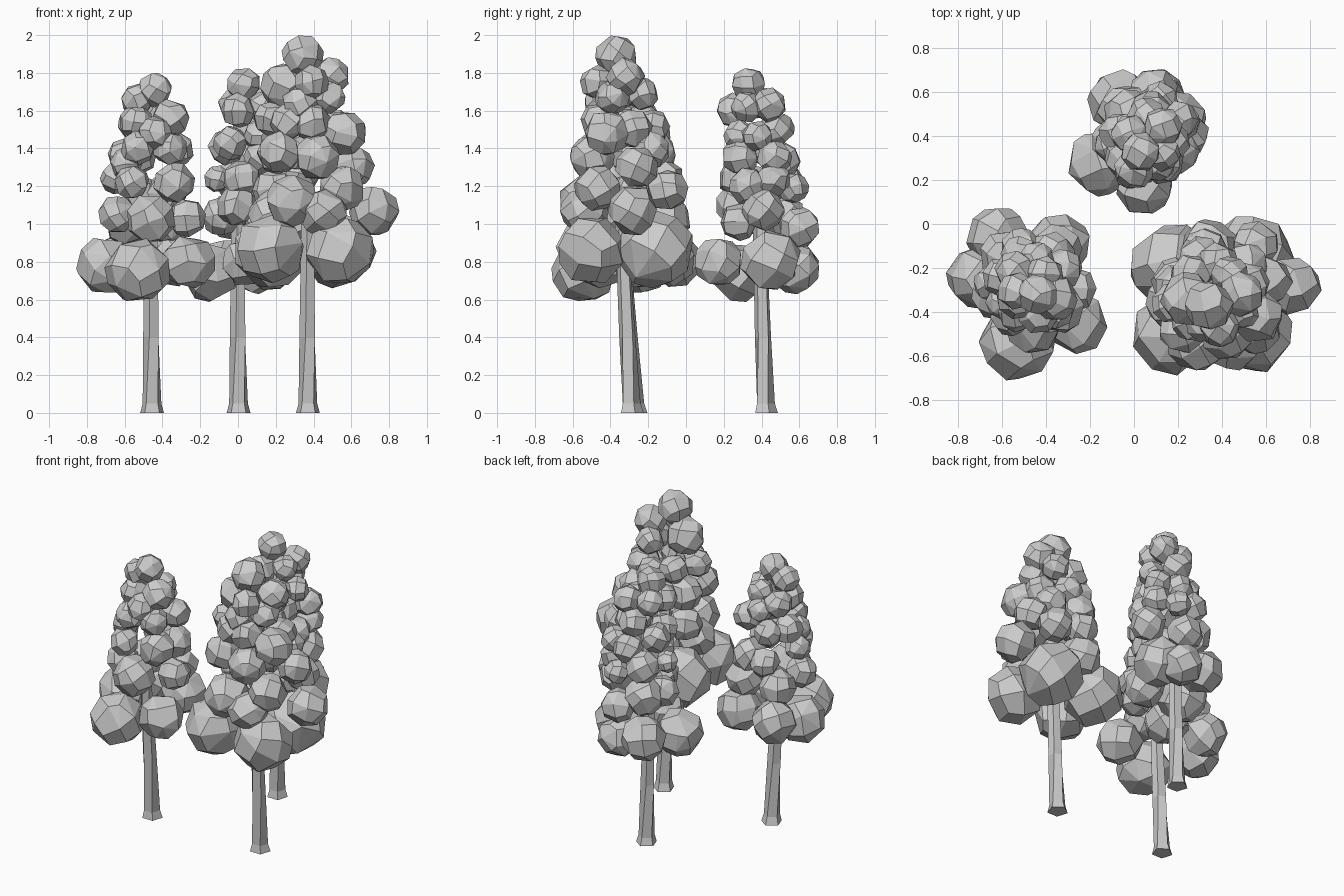
import bpy, bmesh, math, random
from mathutils import Vector, Matrix, Euler

random.seed(5)
cube = bpy.data.objects.get("Cube")
if cube:
    bpy.data.objects.remove(cube, do_unlink=True)

# Single plain grey
grey = bpy.data.materials.new("plain_grey")
grey.use_nodes = True
grey.diffuse_color = (0.6, 0.6, 0.6, 1)
grey.node_tree.nodes["Principled BSDF"].inputs["Base Color"].default_value = (0.6, 0.6, 0.6, 1)


def finish(name, bm):
    """Turn a bmesh into a flat shaded grey object."""
    bmesh.ops.recalc_face_normals(bm, faces=bm.faces)
    mesh = bpy.data.meshes.new(name)
    bm.to_mesh(mesh)
    bm.free()
    mesh.materials.append(grey)
    obj = bpy.data.objects.new(name, mesh)
    bpy.context.collection.objects.link(obj)


def add_clump(bm, centre, radius):
    """A rough leaf clump: the hull of an uneven rounded cube, flat spots merged."""
    part = bmesh.new()
    bmesh.ops.create_cube(part, size=2)
    bmesh.ops.subdivide_edges(part, edges=part.edges, cuts=1, use_grid_fill=True)
    turn = Euler([random.uniform(0, math.tau) for _ in range(3)]).to_matrix()
    for v in part.verts:
        way = v.co.normalized() + Vector([random.uniform(-.14, .14) for _ in range(3)])
        v.co = Vector(centre) + turn @ way.normalized() * radius * random.uniform(1, 1.07)
    bmesh.ops.delete(part, geom=part.edges, context="EDGES_FACES")
    bmesh.ops.convex_hull(part, input=part.verts)
    bmesh.ops.dissolve_limit(part, angle_limit=math.radians(14), verts=part.verts, edges=part.edges)
    copies = {v: bm.verts.new(v.co) for v in part.verts}
    for f in part.faces:
        bm.faces.new([copies[v] for v in f.verts])
    part.free()


def build_trunk(name, foot, head, sides=5):
    """Flared, slightly twisted and leaning trunk."""
    bm = bmesh.new()
    rings = []
    for z, radius, twist in ((0, .066, 0), (.05, .052, 0), (.4, .045, .35), (1.0, .036, .5)):
        axis = Vector((*foot, 0)).lerp(Vector((*head, 1)), z)
        rings.append([bm.verts.new(axis + Matrix.Rotation(twist + math.tau * i / sides, 3, "Z")
                                   @ Vector((0, radius, 0))) for i in range(sides)])
    for low, high in zip(rings, rings[1:]):
        for i in range(sides):
            j = (i + 1) % sides
            bm.faces.new((low[i], low[j], high[j], high[i]))
    bm.faces.new(rings[0])
    bm.faces.new(rings[-1])
    finish(name, bm)


def build_crown(name, clumps, low, high, tiers):
    """Main clumps (x, y, z, radius in hundredths) plus rings that fill the gaps."""
    bm = bmesh.new()
    placed = []
    for clump in clumps:
        x, y, z, r = (n / 100 for n in clump)
        add_clump(bm, (x, y, z), r)
        placed.append((Vector((x, y, z)), r))
    for k, (z, reach, r) in enumerate(tiers):
        t = k / (len(tiers) - 1)
        axis = Vector((*low, z)).lerp(Vector((*high, z)), t)
        # try many directions, keep those clear of clumps already there
        for i in range(24):
            a = math.tau * i * .382 + k
            size = r * random.uniform(.88, 1.12)
            spot = axis + Vector((math.cos(a), math.sin(a), 0)) * (reach - size)
            spot.z += random.uniform(-.05, .05)
            if all((spot - p).length > max(q, size) * 1.15 for p, q in placed):
                add_clump(bm, spot, size)
                placed.append((spot, size))
    finish(name, bm)


# Right front tree (tallest)
build_trunk("tall_tree_trunk", (.37, -.29), (.37, -.34))
build_crown("tall_tree_crown", (
    (17, -50, 87, 18), (54, -50, 86, 18), (53, -16, 86, 20), (17, -19, 85, 19),
    (72, -28, 107, 13), (29, -53, 112, 14), (55, -47, 119, 12), (61, -26, 130, 11),
    (56, -42, 148, 12), (42, -50, 135, 12), (22, -48, 138, 11), (39, -46, 154, 10),
    (17, -36, 156, 9), (24, -34, 173, 12), (39, -47, 175, 9), (49, -32, 178, 10),
    (34, -37, 189, 11), (55, -10, 118, 11)),
    (.4, -.32), (.37, -.34), (
    (1.05, .35, .13), (1.21, .32, .115), (1.38, .29, .105),
    (1.53, .25, .10), (1.68, .21, .095)))

# Left front tree
build_trunk("left_tree_trunk", (-.455, -.27), (-.46, -.34))
build_crown("left_tree_crown", (
    (-53, -54, 75, 17), (-70, -24, 78, 15), (-26, -45, 80, 14), (-34, -9, 81, 14),
    (-62, -6, 81, 14), (-46, -46, 103, 13), (-64, -33, 105, 10), (-27, -30, 103, 10),
    (-56, -42, 122, 9), (-34, -39, 122, 11), (-65, -27, 124, 8), (-53, -40, 140, 9),
    (-36, -39, 140, 9), (-54, -34, 154, 9), (-36, -34, 156, 10), (-44, -32, 171, 9)),
    (-.46, -.26), (-.45, -.30), (
    (1.03, .29, .115), (1.19, .26, .105), (1.36, .24, .095),
    (1.50, .21, .09), (1.61, .17, .085)))

# Back tree
build_trunk("back_tree_trunk", (.003, .42), (0, .39))
build_crown("back_tree_crown", (
    (-15, 28, 74, 15), (5, 17, 80, 13), (17, 45, 81, 16), (-7, 56, 78, 14),
    (10, 58, 76, 13), (9, 60, 98, 11), (-9, 38, 104, 10), (13, 28, 101, 10),
    (2, 27, 124, 10), (-11, 36, 124, 7), (12, 57, 119, 8), (20, 47, 135, 9),
    (-4, 30, 143, 9), (11, 28, 147, 8), (13, 44, 163, 9), (0, 25, 160, 9),
    (3, 33, 174, 9)),
    (.07, .41), (.05, .36), (
    (1.05, .27, .11), (1.20, .25, .10), (1.36, .22, .09),
    (1.49, .20, .085), (1.62, .17, .08)))
